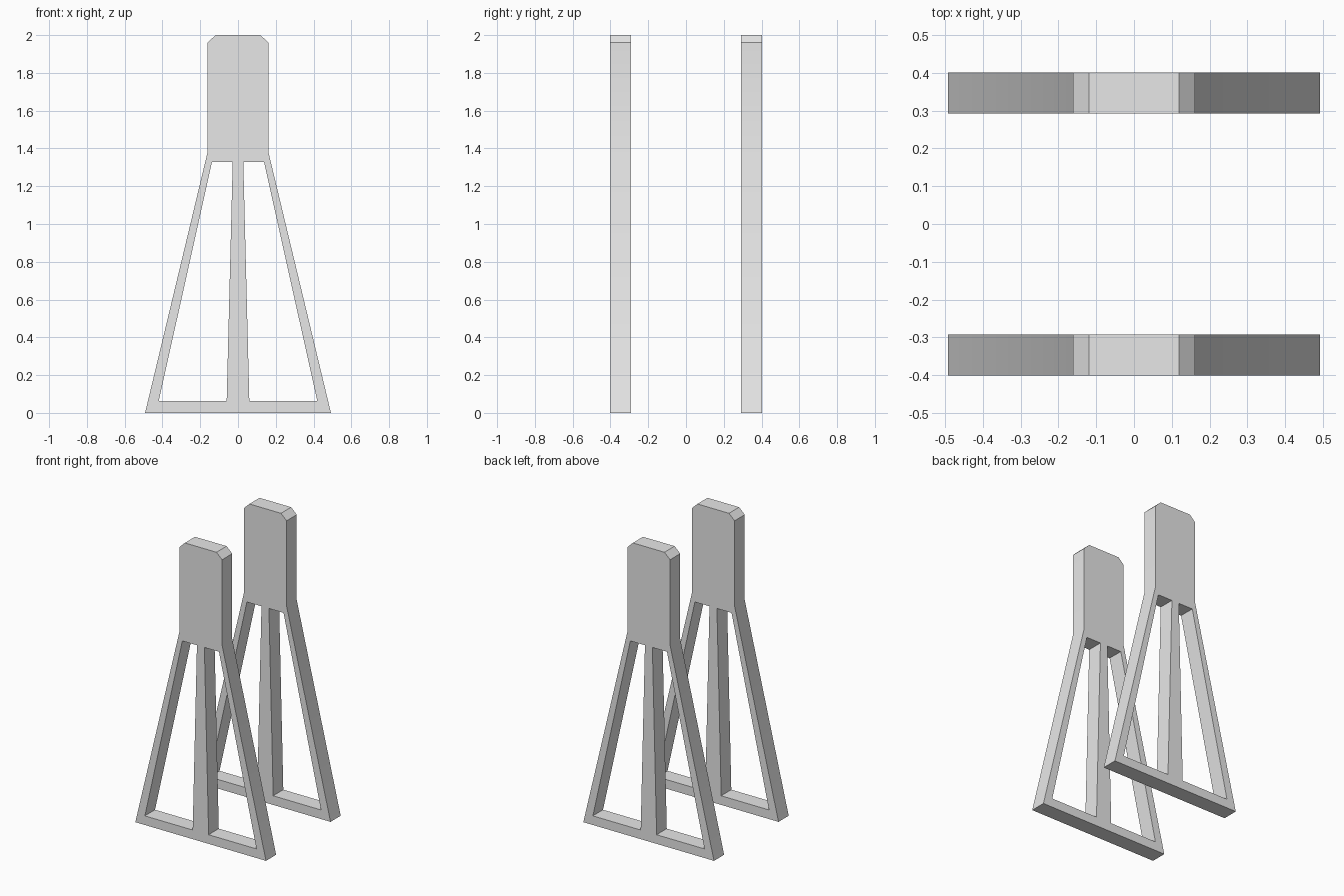
import bpy
import bmesh

cube = bpy.data.objects.get("Cube")
if cube:
    bpy.data.objects.remove(cube, do_unlink=True)

THICK = 0.109      # thickness of each frame
OFFSET = 0.347     # distance of each frame's middle from the centre

# Single plain material
grey = bpy.data.materials.new("light_grey")
grey.use_nodes = True
colour = (0.8, 0.8, 0.8, 1)
grey.diffuse_color = colour
grey.node_tree.nodes["Principled BSDF"].inputs["Base Color"].default_value = colour

# Half outline from foot to chamfered top, and one window between the legs
half = [(0.492, 0), (0.161, 1.38), (0.161, 1.96), (0.119, 2.0)]
window = [(0.42, 0.062), (0.06, 0.062), (0.028, 1.328), (0.138, 1.328)]


def mirror(points):
    return [(-x, z) for x, z in reversed(points)]


def frame_mesh():
    """Fill the outline around both windows, then extrude it to thickness."""
    bm = bmesh.new()
    for loop in (half + mirror(half), window, mirror(window)):
        verts = [bm.verts.new((x, -THICK / 2, z)) for x, z in loop]
        for i, v in enumerate(verts):
            bm.edges.new((verts[i - 1], v))
    bmesh.ops.triangle_fill(bm, edges=bm.edges[:], use_beauty=True,
                            normal=(0, -1, 0))
    ext = bmesh.ops.extrude_face_region(bm, geom=bm.faces[:],
                                        use_keep_orig=True)
    moved = [g for g in ext["geom"] if isinstance(g, bmesh.types.BMVert)]
    bmesh.ops.translate(bm, verts=moved, vec=(0, THICK, 0))
    bmesh.ops.recalc_face_normals(bm, faces=bm.faces[:])
    mesh = bpy.data.meshes.new("support_frame")
    bm.to_mesh(mesh)
    bm.free()
    mesh.materials.append(grey)
    return mesh


# Two identical upright frames
for name, side in (("front_frame", -1), ("back_frame", 1)):
    obj = bpy.data.objects.new(name, frame_mesh())
    obj.location.y = side * OFFSET
    bpy.context.collection.objects.link(obj)
    bpy.ops.object.select_all(action='DESELECT')
    obj.select_set(True)
    bpy.context.view_layer.objects.active = obj
    bpy.ops.object.shade_smooth_by_angle()
